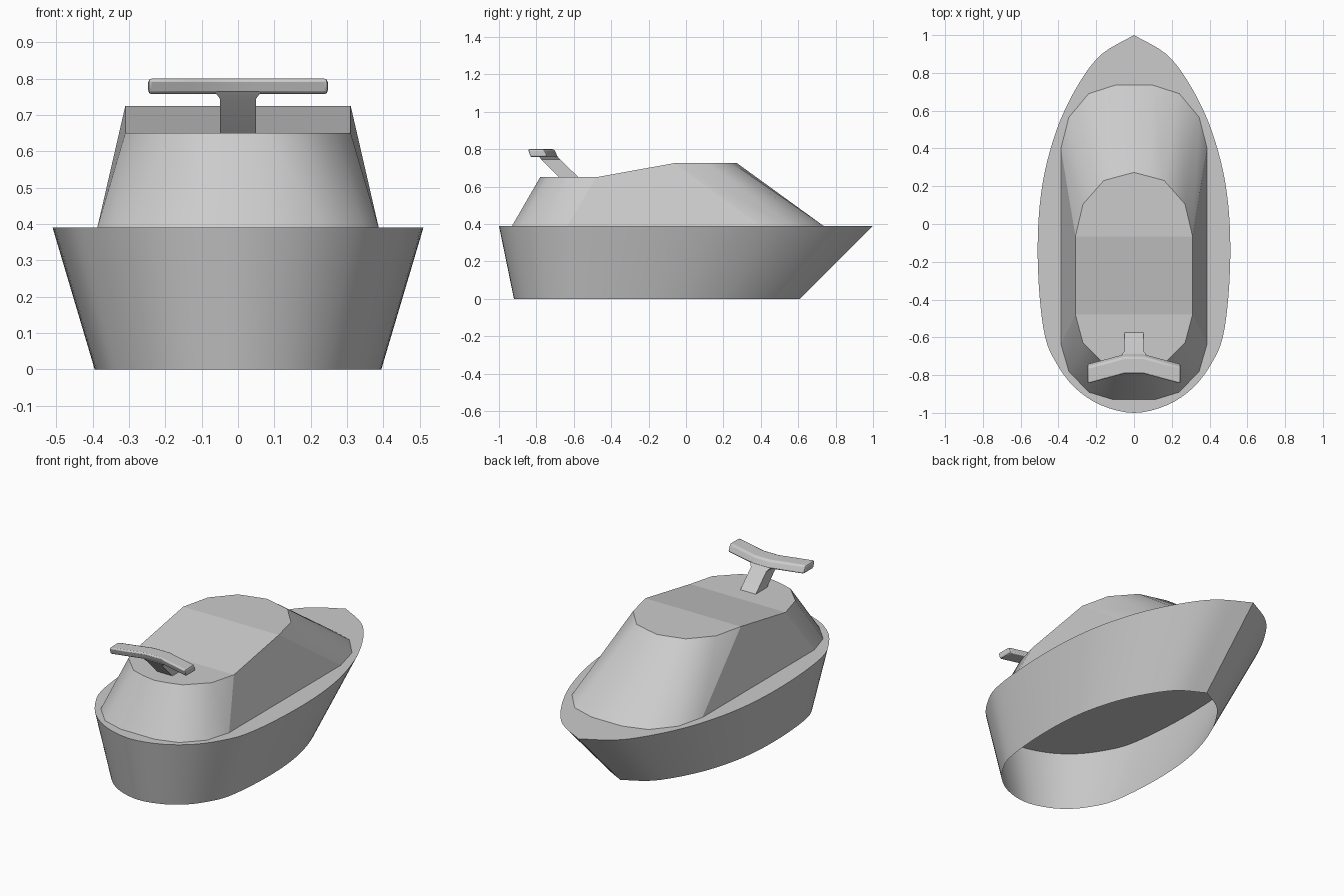
import bpy, bmesh
from mathutils import Vector

if "Cube" in bpy.data.objects:
    bpy.data.objects.remove(bpy.data.objects["Cube"])


def loft(name, rings, closed=True, caps=(), sharp=(), angle=0.6):
    """Skin matching rings; sides smooth, caps flat. caps: lists of (ring, index)."""
    bm = bmesh.new()
    vs = [[bm.verts.new(p) for p in r] for r in rings]
    n = len(rings[0])
    for a, b in zip(vs, vs[1:]):
        for i in range(n):
            j = (i + 1) % n
            bm.faces.new((a[i], a[j], b[j], b[i])).smooth = True
    for cap in caps:
        bm.faces.new([vs[r][i] for r, i in cap])
    bmesh.ops.recalc_face_normals(bm, faces=bm.faces)
    sharp_verts = {vs[r][i] for r in range(len(vs)) for i in sharp}
    for e in bm.edges:
        if len(e.link_faces) == 2 and e.calc_face_angle() > angle:
            e.smooth = False
        if all(v in sharp_verts for v in e.verts):
            e.smooth = False
    me = bpy.data.meshes.new(name)
    bm.to_mesh(me)
    bm.free()
    ob = bpy.data.objects.new(name, me)
    bpy.context.collection.objects.link(ob)
    return ob


def mirrored(half):
    """Close a half outline that starts and ends on x = 0."""
    return half + [(-x, y) for x, y in half[-2:0:-1]]


def spline(pts, steps=4):
    """Catmull-Rom curve with a sharp start (bow) and mirrored end (stern)."""
    p = [Vector(q) for q in pts]
    p = [2 * p[0] - p[1]] + p + [Vector((-p[-2].x, p[-2].y))]
    out = []
    for a, b, c, d in zip(p, p[1:], p[2:], p[3:]):
        for k in range(steps):
            t = k / steps
            q = 0.5 * (2 * b + (c - a) * t + (2 * a - 5 * b + 4 * c - d) * t * t
                       + (3 * b - a - 3 * c + d) * t ** 3)
            out.append((q.x, q.y))
    return out + [tuple(pts[-1])]


# Hull: open underneath, closed by the deck on top
half = spline([(0, 1), (0.17, 0.90), (0.285, 0.755), (0.39, 0.55), (0.46, 0.33),
               (0.497, 0.12), (0.51, -0.12), (0.50, -0.38), (0.47, -0.6),
               (0.415, -0.73), (0.32, -0.86), (0.18, -0.957), (0, -1)])
deck = mirrored(half)
loft("hull",
     [[(x * 0.773, y * 0.765 - 0.155, 0) for x, y in deck],
      [(x, y, 0.39) for x, y in deck]],
     caps=[[(1, i) for i in range(len(deck))]], sharp=(0,))

# Cabin: faceted block with sloping ends and a ramped roof
base = mirrored([(0, 0.735), (0.1, 0.735), (0.24, 0.69), (0.345, 0.565), (0.387, 0.40),
                 (0.387, -0.635), (0.345, -0.78), (0.24, -0.89), (0.11, -0.93), (0, -0.93)])
roof = mirrored([(0, 0.273), (0.08, 0.252), (0.16, 0.23), (0.27, 0.105), (0.31, -0.065),
                 (0.31, -0.48), (0.27, -0.63), (0.16, -0.74), (0.08, -0.765), (0, -0.78)])
n = len(roof)
front = [(1, i % n) for i in range(n - 4, n + 5)]
rear = [(1, i) for i in range(5, n - 4)]
ramp = [(1, 4), (1, 5), (1, n - 5), (1, n - 4)]
loft("cabin",
     [[(x, y, 0.39) for x, y in base],
      [(x, y, 0.725 if y > -0.2 else 0.65) for x, y in roof]],
     caps=[front, rear, ramp], sharp=(4, 5, n - 5, n - 4))

# Handle post: leans back and flares slightly under the bar
post = [(0.64, -0.565, -0.67, 0.05), (0.745, -0.673, -0.774, 0.05), (0.765, -0.69, -0.79, 0.065)]
quad = range(4)
loft("handle_post",
     [[(w, f, z), (-w, f, z), (-w, b, z), (w, b, z)] for z, f, b, w in post],
     caps=[[(0, i) for i in quad], [(2, i) for i in quad]])

# Handle bar: swept-back wing with softened edges
section = [(-0.705, 0.80), (-0.685, 0.757), (-0.78, 0.757), (-0.795, 0.80)]
stations = [(-0.247, -0.053), (-0.13, -0.022), (-0.05, 0), (0.05, 0), (0.13, -0.022), (0.247, -0.053)]
bar = loft("handle_bar",
           [[(x, y + s, z) for y, z in section] for x, s in stations],
           caps=[[(0, i) for i in quad], [(5, i) for i in quad]])
bevel = bar.modifiers.new("soft_edges", 'BEVEL')
bevel.width = 0.01
bevel.segments = 2
